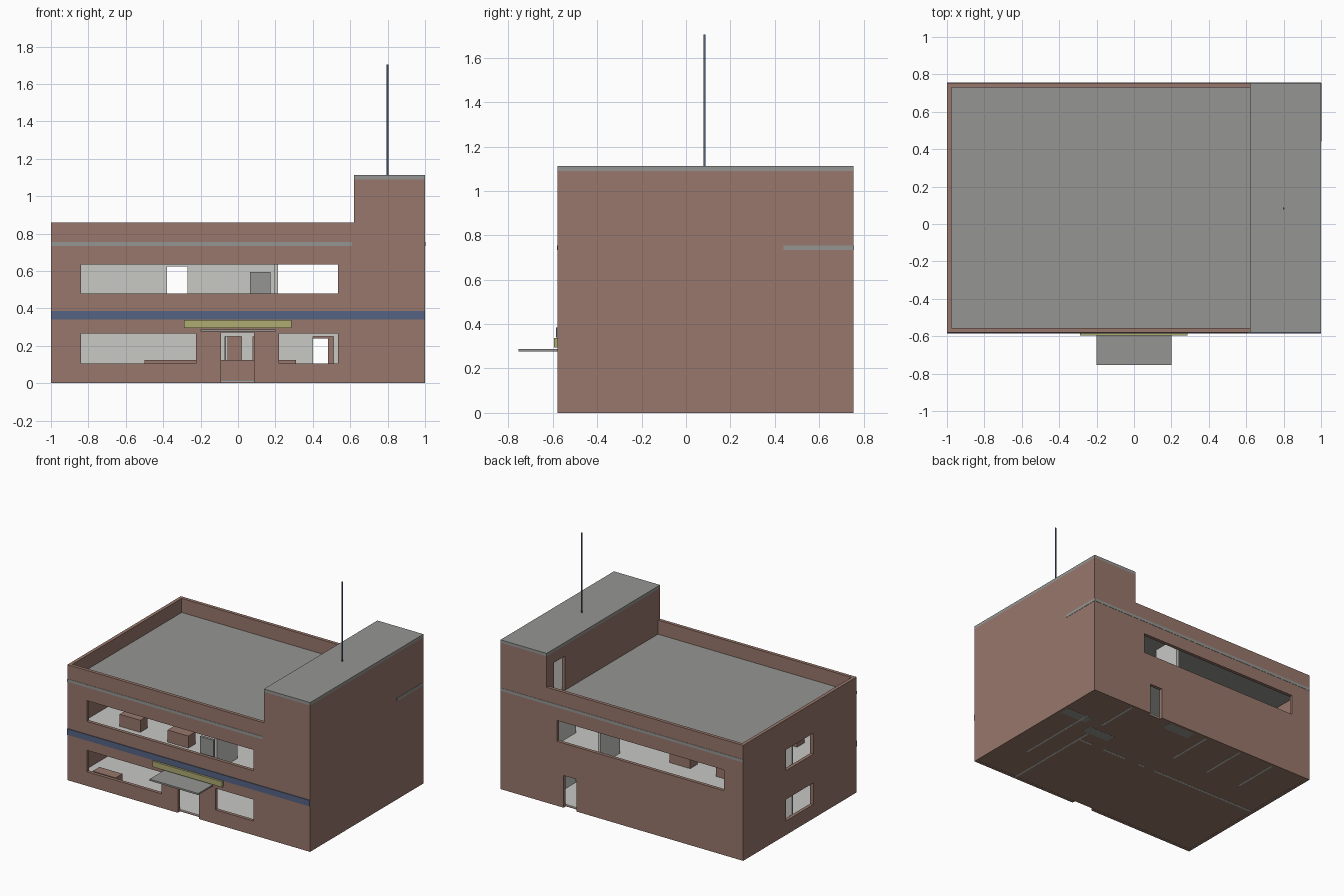
import bpy, bmesh

if "Cube" in bpy.data.objects:
    bpy.data.objects.remove(bpy.data.objects["Cube"], do_unlink=True)


def material(name, r, g, b):
    m = bpy.data.materials.new(name)
    m.use_nodes = True
    m.diffuse_color = (r, g, b, 1)
    m.node_tree.nodes["Principled BSDF"].inputs["Base Color"].default_value = (r, g, b, 1)
    return m


BRICK = material("brick brown", 0.31, 0.185, 0.147)
GREY = material("concrete grey", 0.30, 0.30, 0.29)
PLASTER = material("pale plaster", 0.58, 0.585, 0.56)
BLUE = material("band blue", 0.09, 0.127, 0.223)
YELLOW = material("sign yellow", 0.43, 0.41, 0.17)


def finish(name, bm, mat):
    mesh = bpy.data.meshes.new(name)
    bmesh.ops.recalc_face_normals(bm, faces=bm.faces)
    bm.to_mesh(mesh)
    bm.free()
    mesh.materials.append(mat)
    obj = bpy.data.objects.new(name, mesh)
    bpy.context.collection.objects.link(obj)
    return obj


def box(name, mat, x, y, z):
    bm = bmesh.new()
    bmesh.ops.create_cube(bm, size=1)
    for v in bm.verts:
        v.co = [lo + (c + 0.5) * (hi - lo) for c, (lo, hi) in zip(v.co, (x, y, z))]
    return finish(name, bm, mat)


def wall(name, mat, along, at, span, z, holes=(), thick=0.025):
    """Upright panel with rectangular holes (u0, u1, z0, z1); at = mid-plane."""
    us, zs = set(span), set(z)
    for u0, u1, z0, z1 in holes:
        us |= {u for u in (u0, u1) if span[0] < u < span[1]}
        zs |= {h for h in (z0, z1) if z[0] < h < z[1]}
    us, zs = sorted(us), sorted(zs)
    bm = bmesh.new()
    for a, b in zip(us, us[1:]):
        for c, d in zip(zs, zs[1:]):
            mu, mz = (a + b) / 2, (c + d) / 2
            if any(h[0] < mu < h[1] and h[2] < mz < h[3] for h in holes):
                continue
            corners = [(a, c), (b, c), (b, d), (a, d)]
            bm.faces.new([bm.verts.new((u, at, h) if along == "x" else (at, u, h))
                          for u, h in corners])
    bmesh.ops.remove_doubles(bm, verts=bm.verts, dist=1e-5)
    obj = finish(name, bm, mat)
    mod = obj.modifiers.new("thickness", "SOLIDIFY")
    mod.thickness, mod.offset = thick, 0
    return obj


# Main dimensions
FRONT, BACK, T = -0.58, 0.755, 0.025
IN_F, IN_B = FRONT + T, BACK - T
PARAPET, TOWER, TOWER_X = 0.86, 1.09, 0.62
LOW, HIGH = (0.105, 0.265), (0.48, 0.635)
UPPER = 0.385
step = (-1, TOWER_X, PARAPET, TOWER)

# Outer walls
wall("front_wall", BRICK, "x", FRONT + T / 2, (-1, 1), (0, TOWER), [
    step, (-0.84, 0.535, *HIGH), (-0.84, -0.225, *LOW),
    (0.22, 0.535, *LOW), (-0.09, 0.085, 0, 0.27)])
wall("back_wall", BRICK, "x", BACK - T / 2, (-1, 1), (0, TOWER), [
    step, (-0.84, 0.535, *HIGH), (0.375, 0.48, 0, 0.24)])
wall("right_wall", BRICK, "y", -1 + T / 2, (IN_F, IN_B), (0, PARAPET),
     [(-0.07, 0.25, *HIGH), (-0.07, 0.25, *LOW)])
wall("left_wall", BRICK, "y", 1 - T / 2, (IN_F, IN_B), (0, TOWER))
wall("tower_wall", BRICK, "y", TOWER_X + T / 2, (IN_F, IN_B), (0.755, TOWER),
     [(0.54, 0.67, 0.755, 1.01)])

# Floors and roofs
inside_x, inside_y = (-1 + T, 1 - T), (IN_F, IN_B)
box("ground_slab", BRICK, inside_x, inside_y, (0.001, 0.01))
box("ground_floor", PLASTER, inside_x, inside_y, (0.01, 0.016))
box("upper_floor", PLASTER, inside_x, inside_y, (0.36, UPPER))
box("roof", GREY, inside_x, inside_y, (0.73, 0.755))
box("tower_roof", GREY, (TOWER_X, 1), (FRONT, BACK), (TOWER, 1.112))

# Exposed roof slab edges
slab_z = (0.733, 0.755)
box("front_slab_edge", GREY, (-1, 0.61), (FRONT - 0.002, FRONT), slab_z)
box("back_slab_edge", GREY, (-1, 1), (BACK, BACK + 0.002), slab_z)
box("left_slab_edge", GREY, (1, 1.002), (0.44, BACK), slab_z)

# Front details
box("blue_band", BLUE, (-1, 1), (FRONT - 0.005, FRONT), (0.34, 0.385))
box("sign_board", YELLOW, (-0.29, 0.285), (FRONT - 0.015, FRONT), (0.295, 0.337))
box("entrance_canopy", GREY, (-0.2, 0.2), (-0.755, FRONT), (0.276, 0.288))

# Antenna
bm = bmesh.new()
bmesh.ops.create_cone(bm, cap_ends=True, segments=12, radius1=0.005, radius2=0.005, depth=0.594)
bmesh.ops.translate(bm, verts=bm.verts, vec=(0.8, 0.083, 1.408))
finish("antenna", bm, BLUE)

# Ground floor partitions
wall("lower_corridor_wall", PLASTER, "x", 0.14, (-0.975, TOWER_X), (0, 0.36),
     [(-0.07, 0.02, 0, 0.25), (0.08, 0.2, 0, 0.25), (0.4, 0.51, 0, 0.25)], 0.015)
wall("lower_stair_wall", PLASTER, "y", TOWER_X + T / 2, inside_y, (0, 0.36),
     [(0.24, 0.4, 0, 0.25)], 0.015)
wall("stair_divider", PLASTER, "y", 0.8, (-0.24, 0.44), (0, 0.7), (), 0.015)
for i, x in enumerate((-0.67, -0.37, -0.06)):
    wall(f"lower_room_wall_{i + 1}", PLASTER, "y", x, (0.365, IN_B), (0, 0.36), (), 0.015)

# Upper floor partitions
wall("upper_corridor_wall", PLASTER, "x", 0.14, (-0.975, 0.2), (UPPER, 0.73),
     [(-0.38, -0.27, UPPER, 0.625)], 0.015)
wall("upper_stair_wall", PLASTER, "y", TOWER_X + T / 2, inside_y, (UPPER, 0.73),
     [(0.24, 0.4, UPPER, 0.625)], 0.015)
wall("upper_cross_wall", PLASTER, "y", 0.205, inside_y, (UPPER, 0.73),
     [(-0.31, 0.13, UPPER, 0.73), (0.15, 0.5, UPPER, 0.73)], 0.02)

# Furniture
for i, (x, y) in enumerate([(-0.73, -0.35), (-0.32, -0.37), (-0.336, 0.345), (-0.72, 0.345)]):
    box(f"desk_{i + 1}", BRICK, (x, x + 0.17), (y, y + 0.085), (UPPER, 0.475))
box("lower_desk", BRICK, (-0.82, -0.63), (-0.54, -0.46), (0.016, 0.1))
box("reception_counter", BRICK, (-0.5, 0.31), (-0.1, -0.02), (0.016, 0.123))
box("cabinet", GREY, (0.065, 0.175), (-0.54, -0.52), (UPPER, 0.595))

# Foundation pads under the doors and stairs
for i, (x, y) in enumerate([(0.18, 0.69), (0.59, 0.29), (0.88, 0.39)]):
    box(f"foundation_pad_{i + 1}", GREY, (x - 0.13, x + 0.1), (y - 0.04, y + 0.04), (0, 0.009))
